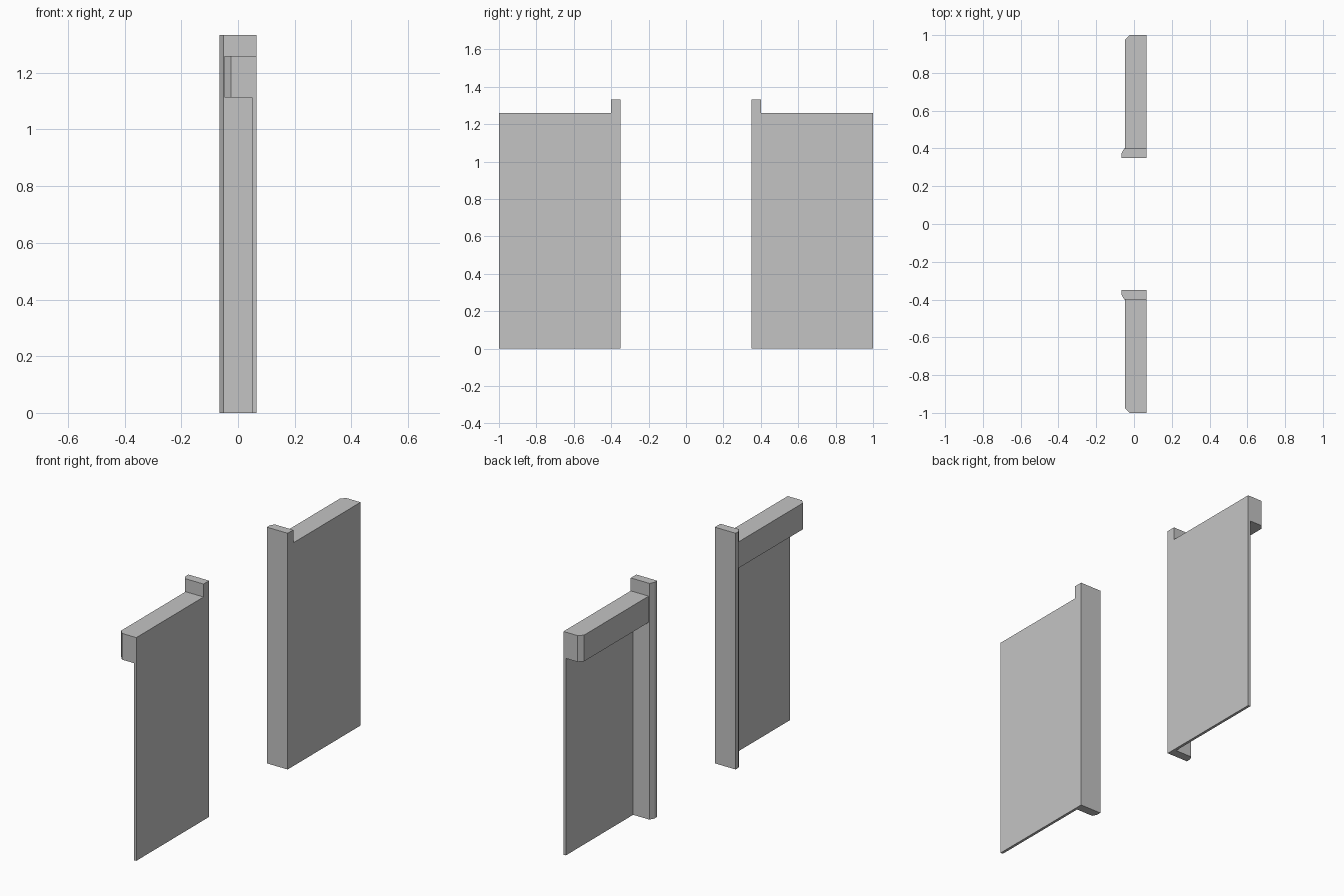
import bpy
import bmesh

cube = bpy.data.objects.get("Cube")
if cube:
    bpy.data.objects.remove(cube, do_unlink=True)

grey = bpy.data.materials.new("plain grey")
grey.use_nodes = True
COLOUR = (0.55, 0.55, 0.55, 1)
grey.diffuse_color = COLOUR
grey.node_tree.nodes["Principled BSDF"].inputs["Base Color"].default_value = COLOUR


def prism(name, outline, bottom, top, side):
    """Extrude a plan outline upwards; side = -1 mirrors it across y."""
    bm = bmesh.new()
    base = bm.faces.new([bm.verts.new((x, y * side, bottom)) for x, y in outline])
    grown = bmesh.ops.extrude_face_region(bm, geom=[base])["geom"]
    verts = [v for v in grown if isinstance(v, bmesh.types.BMVert)]
    bmesh.ops.translate(bm, verts=verts, vec=(0, 0, top - bottom))
    bmesh.ops.recalc_face_normals(bm, faces=bm.faces[:])
    mesh = bpy.data.meshes.new(name)
    bm.to_mesh(mesh)
    bm.free()
    mesh.materials.append(grey)
    obj = bpy.data.objects.new(name, mesh)
    bpy.context.scene.collection.objects.link(obj)
    return obj


def rectangle(x0, x1, y0, y1):
    return [(x0, y0), (x1, y0), (x1, y1), (x0, y1)]


BACK = 0.065      # flat outer plane
PANEL = 0.05      # inner plane of the thin panel
INNER, POST, END = 0.35, 0.40, 1.0
RAIL_TOP, POST_TOP = 1.26, 1.333

post_plan = [(-BACK, INNER), (BACK, INNER), (BACK, POST),
             (-0.052, POST), (-BACK, 0.375)]
rail_plan = [(-0.047, POST), (PANEL, POST), (PANEL, END),
             (-0.024, END), (-0.047, 0.975)]

# Two mirrored units: post, thin panel and top rail with a clipped end
for label, side in (("front", -1), ("rear", 1)):
    prism(label + "_post", post_plan, 0, POST_TOP, side)
    prism(label + "_panel", rectangle(PANEL, BACK, POST, END), 0, RAIL_TOP, side)
    prism(label + "_rail", rail_plan, 1.112, RAIL_TOP, side)

# Small plate on the outer face of the front post
prism("latch_plate", rectangle(0.032, 0.044, POST, POST + 0.003), 0.71, 0.84, -1)
